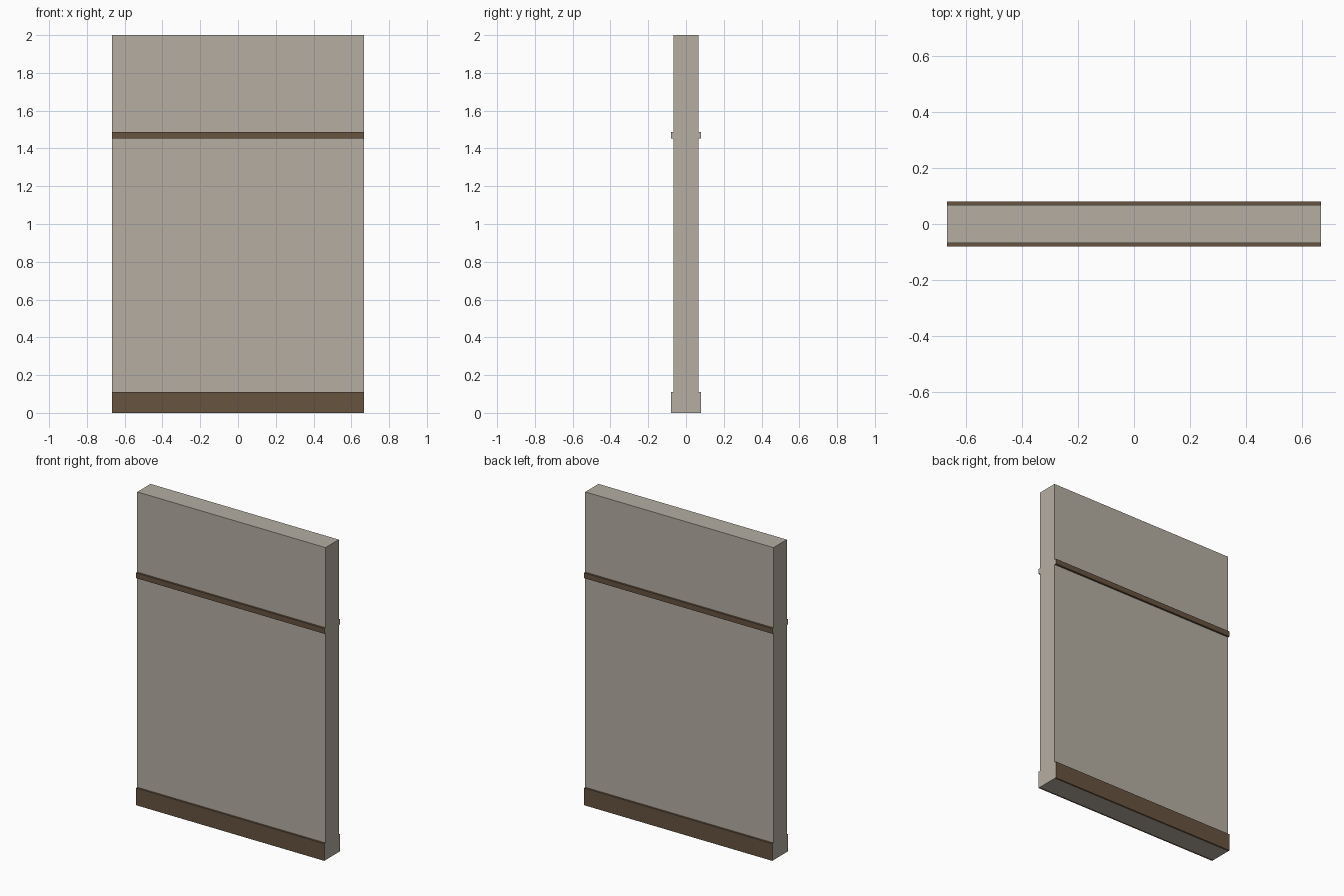
import bpy, bmesh

if "Cube" in bpy.data.objects:
    bpy.data.objects.remove(bpy.data.objects["Cube"])

W, T, H = 1.333, 0.134, 2.0   # wall width, thickness, height
OUT = 0.0125                  # how far the trim stands proud


def material(name, rgb):
    m = bpy.data.materials.new(name)
    m.diffuse_color = (*rgb, 1)
    m.use_nodes = True
    m.node_tree.nodes["Principled BSDF"].inputs["Base Color"].default_value = m.diffuse_color
    return m


plaster = material("plaster", (0.46, 0.42, 0.36))
wood = material("dark_wood", (0.135, 0.088, 0.051))


def box(name, lo, hi, mats, plain_ends=False):
    bm = bmesh.new()
    bmesh.ops.create_cube(bm, size=1)
    for v in bm.verts:
        v.co = [(a + b) / 2 + c * (b - a) for a, b, c in zip(lo, hi, v.co)]
    bm.normal_update()
    if plain_ends:
        for f in bm.faces:
            f.material_index = int(abs(f.normal.x) > 0.5)
    me = bpy.data.meshes.new(name)
    bm.to_mesh(me)
    bm.free()
    for m in mats:
        me.materials.append(m)
    ob = bpy.data.objects.new(name, me)
    bpy.context.collection.objects.link(ob)
    return ob


# Wall panel
box("wall_panel", (-W / 2, -T / 2, 0), (W / 2, T / 2, H), [plaster])

# Skirting and rail on both faces, end cuts finished in plaster
for side, s in (("front", -1), ("back", 1)):
    y0, y1 = sorted((s * T / 2, s * (T / 2 + OUT)))
    for part, z0, z1 in (("baseboard", 0, 0.11), ("chair_rail", 1.453, 1.487)):
        box(f"{side}_{part}", (-W / 2, y0, z0), (W / 2, y1, z1),
            [wood, plaster], plain_ends=True)
